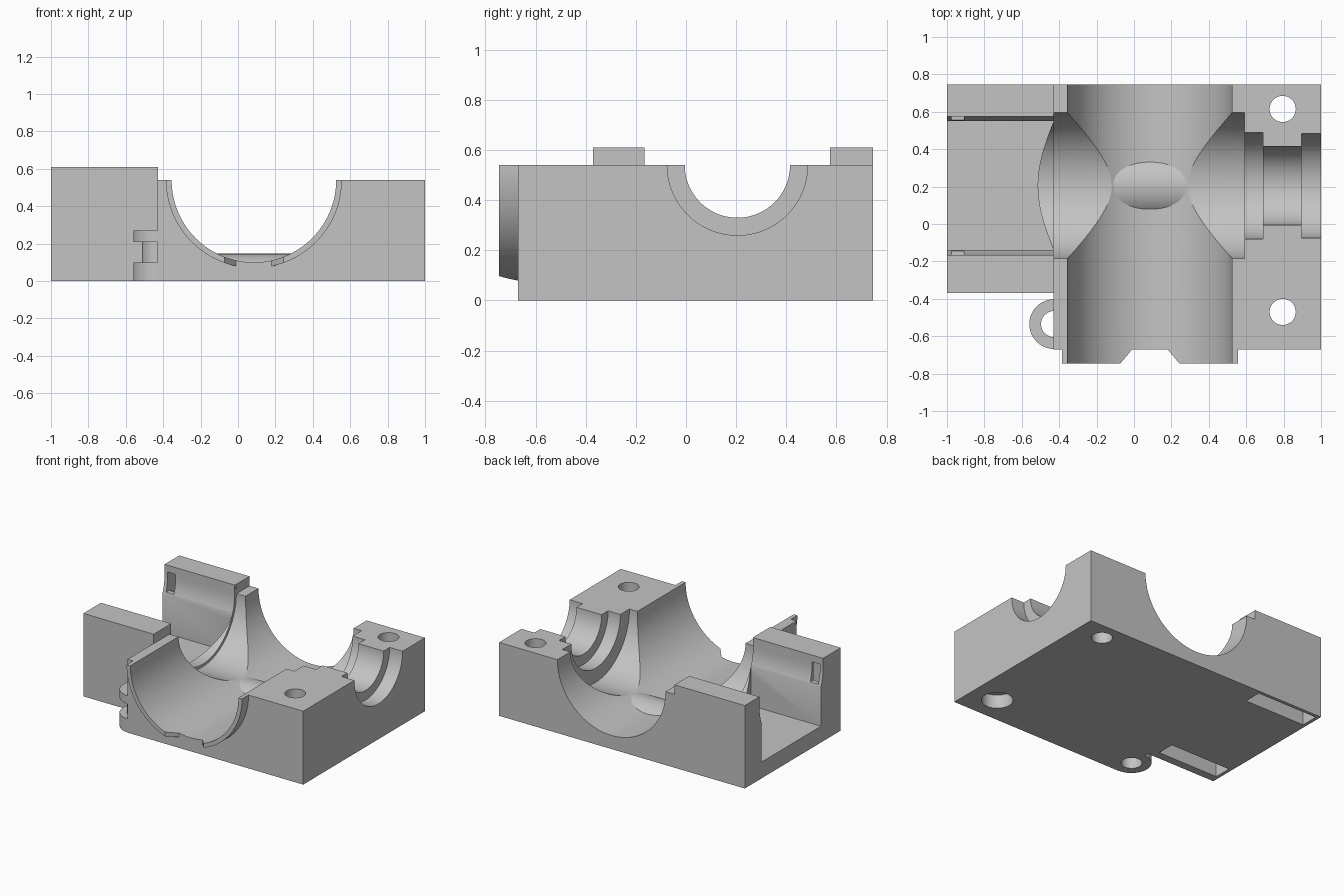
import bpy, bmesh, math
from mathutils import Vector

if "Cube" in bpy.data.objects:
    bpy.data.objects.remove(bpy.data.objects["Cube"])

AX, AY, AZ = 0.085, 0.205, 0.54   # bore axes and the parting plane height

grey = bpy.data.materials.new("plain_grey")
grey.use_nodes = True
colour = (0.55, 0.55, 0.55, 1)
grey.diffuse_color = colour
grey.node_tree.nodes["Principled BSDF"].inputs["Base Color"].default_value = colour


def prism(name, profile, axis, lo, hi):
    """Extrude a closed 2D profile along one axis (profile uses the other two in order)."""
    def place(p, t):
        return {"x": (t, p[0], p[1]), "y": (p[0], t, p[1]), "z": (p[0], p[1], t)}[axis]
    bm = bmesh.new()
    face = bm.faces.new([bm.verts.new(place(p, lo)) for p in profile])
    swept = bmesh.ops.extrude_face_region(bm, geom=[face])["geom"]
    shift = Vector(place((0, 0), hi - lo))
    bmesh.ops.translate(bm, verts=[v for v in swept if isinstance(v, bmesh.types.BMVert)], vec=shift)
    bmesh.ops.recalc_face_normals(bm, faces=bm.faces)
    mesh = bpy.data.meshes.new(name)
    bm.to_mesh(mesh)
    bm.free()
    mesh.materials.append(grey)
    ob = bpy.data.objects.new(name, mesh)
    bpy.context.collection.objects.link(ob)
    return ob


def arc(cx, cy, r, start=0, end=360, n=96):
    count = n if end - start == 360 else n + 1
    angles = [math.radians(start + (end - start) * i / n) for i in range(count)]
    return [(cx + r * math.cos(a), cy + r * math.sin(a)) for a in angles]


def box(name, x0, x1, y0, y1, z0, z1):
    return prism(name, [(x0, y0), (x1, y0), (x1, y1), (x0, y1)], "z", z0, z1)


def combine(tool, operation):
    """Merge a tool into the body or cut it away, then discard the tool."""
    mod = body.modifiers.new(tool.name, "BOOLEAN")
    mod.operation, mod.solver, mod.object = operation, "EXACT", tool
    bpy.context.view_layer.objects.active = body
    bpy.ops.object.modifier_apply(modifier=mod.name)
    bpy.data.objects.remove(tool)


def add(tool):
    combine(tool, "UNION")


def cut(tool):
    combine(tool, "DIFFERENCE")


# Main block and the raised side section
body = box("bearing_housing", -0.43, 1, -0.67, 0.745, 0, AZ)
add(box("raised_section", -1, -0.428, -0.37, 0.745, 0, 0.61))

# Half-round collar at the front
add(prism("front_collar", arc(AX, AZ, 0.47, 180, 360), "y", -0.745, -0.6))

# Grooved ring tab beside the block
for r, z0, z1 in ((0.133, 0, 0.1), (0.085, 0, 0.25), (0.133, 0.21, 0.27)):
    add(prism("ring_tab", arc(-0.427, -0.535, r, n=48), "z", z0, z1))
cut(prism("tab_hole", arc(-0.427, -0.535, 0.07, n=48), "z", -0.1, 0.28))

# Main bore and stepped cross bore
cut(prism("main_bore", arc(AX, AZ, 0.44, n=128), "y", -1, 1))
for r, x0, x1 in ((0.39, -0.43, 0.59), (0.285, 0.5, 0.69), (0.21, 0.6, 0.95), (0.28, 0.895, 1.1)):
    cut(prism("cross_bore", arc(AY, AZ, r), "x", x0, x1))

# Open side channel: round upper part, flat floor with a bowed end
cut(prism("channel_round", arc(AY, AZ, 0.37), "x", -1.1, -0.42))
cut(box("channel_mouth", -1.1, -0.428, AY - 0.37, AY + 0.37, AZ, 0.8))
bow = [(-0.43 - 0.085 * math.cos(math.pi * t / 24), AY + 0.345 * t / 12) for t in range(-12, 13)]
cut(prism("channel_floor", bow + [(-1.1, AY + 0.345), (-1.1, AY - 0.345)], "z", 0.12, 0.5))

# Hollow side walls, open below, each with a small window into the channel
for side in (-1, 1):
    ys = sorted((AY + side * 0.385, AY + side * 0.515))
    cut(box("wall_pocket", -0.975, -0.48, *ys, -0.1, 0.56))
    ys = sorted((AY + side * 0.3, AY + side * 0.45))
    cut(box("wall_window", -0.975, -0.91, *ys, 0.42, 0.56))

# Flared notch at the bottom of the collar
cut(prism("collar_notch", [(AX - 0.17, -0.76), (AX + 0.17, -0.76),
                           (AX + 0.095, -0.671), (AX - 0.095, -0.671)], "z", -0.1, 0.3))

# Bolt holes, the front one widened from below
for y in (-0.47, 0.615):
    cut(prism("bolt_hole", arc(0.795, y, 0.07, n=48), "z", -0.1, 0.7))
cut(prism("counterbore", arc(0.795, -0.47, 0.105, n=48), "z", -0.1, 0.1))

# Rounded weir across the bottom of the main bore
add(prism("bore_weir", arc(AY, -0.05, 0.196, 40, 140, 32), "x", AX - 0.23, AX + 0.23))

# Smooth curved walls, keep machined edges crisp
bpy.ops.object.select_all(action="DESELECT")
body.select_set(True)
bpy.context.view_layer.objects.active = body
bpy.ops.object.shade_smooth_by_angle(angle=math.radians(25))
